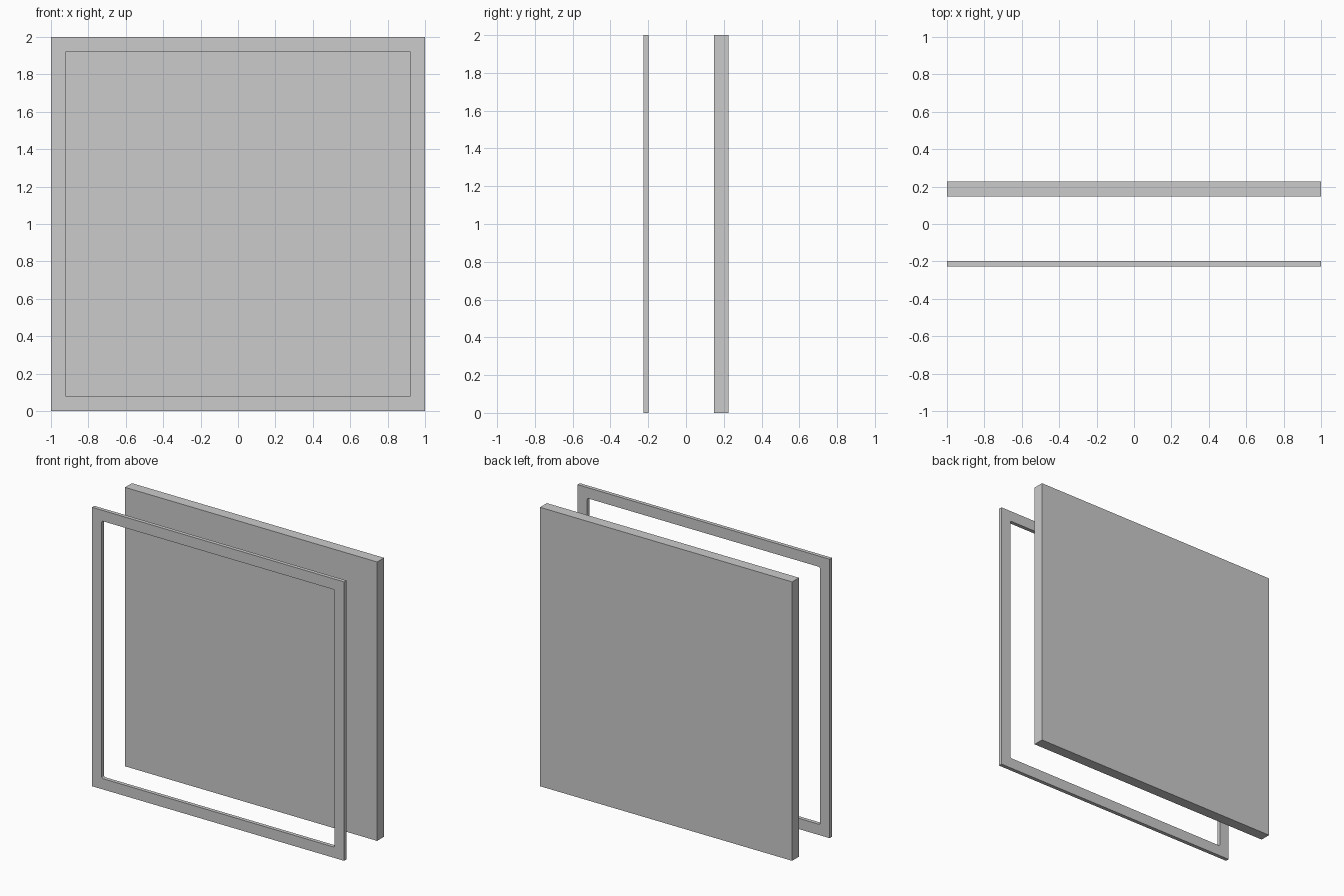
import bpy, bmesh

if "Cube" in bpy.data.objects:
    bpy.data.objects.remove(bpy.data.objects["Cube"])

HALF, HEIGHT = 1.0, 2.0
BORDER, CORNER = 0.077, 0.01


def finish(name, bm):
    bmesh.ops.recalc_face_normals(bm, faces=bm.faces[:])
    mesh = bpy.data.meshes.new(name)
    bm.to_mesh(mesh)
    bm.free()
    obj = bpy.data.objects.new(name, mesh)
    bpy.context.collection.objects.link(obj)
    return obj


def rectangle(bm, inset, y):
    x, lo, hi = HALF - inset, inset, HEIGHT - inset
    return [bm.verts.new((px, y, pz))
            for px, pz in ((-x, lo), (x, lo), (x, hi), (-x, hi))]


def extrude_y(bm, depth):
    geom = bmesh.ops.extrude_face_region(bm, geom=bm.faces[:])["geom"]
    verts = [g for g in geom if isinstance(g, bmesh.types.BMVert)]
    bmesh.ops.translate(bm, verts=verts, vec=(0, depth, 0))


# Solid back panel
bm = bmesh.new()
bm.faces.new(rectangle(bm, 0, 0.148))
extrude_y(bm, 0.078)
finish("back_panel", bm)

# Thin front frame with slightly rounded opening corners
bm = bmesh.new()
outer = rectangle(bm, 0, -0.226)
inner = rectangle(bm, BORDER, -0.226)
for i in range(4):
    j = (i + 1) % 4
    bm.faces.new((outer[i], outer[j], inner[j], inner[i]))
extrude_y(bm, 0.027)
corners = [e for e in bm.edges
           if abs(e.verts[0].co.y - e.verts[1].co.y) > 0.01
           and abs(e.verts[0].co.x) < HALF - 0.01]
bmesh.ops.bevel(bm, geom=corners, offset=CORNER, segments=4,
                profile=0.5, affect='EDGES')
finish("front_frame", bm)
